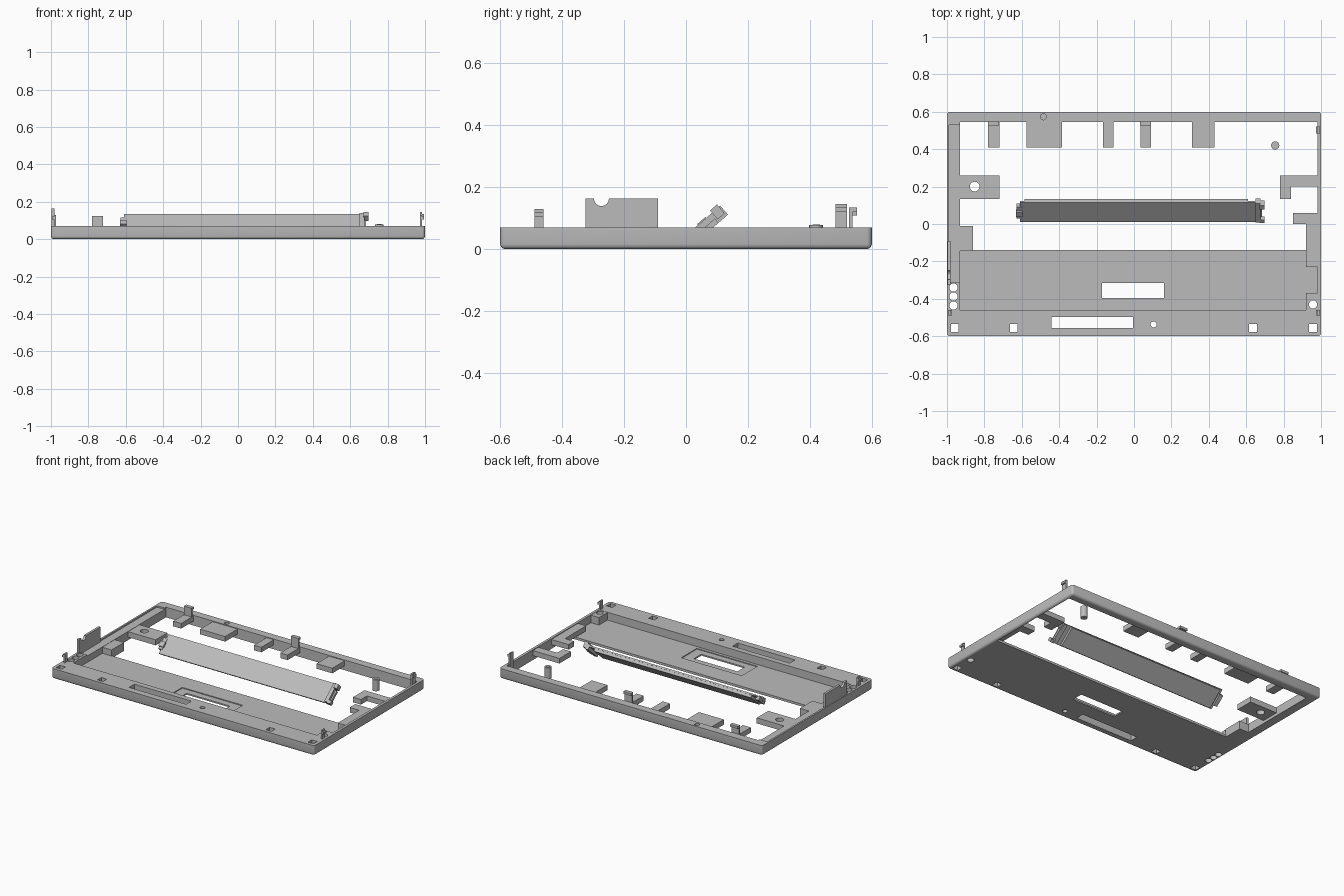
import bpy, bmesh, math
from mathutils import Matrix, Vector

if "Cube" in bpy.data.objects:
    bpy.data.objects.remove(bpy.data.objects["Cube"])

grey = bpy.data.materials.new("plain_grey")
grey.diffuse_color = (0.5, 0.5, 0.5, 1)
grey.use_nodes = True
grey.node_tree.nodes["Principled BSDF"].inputs["Base Color"].default_value = grey.diffuse_color


def add(name, bm):
    me = bpy.data.meshes.new(name)
    bmesh.ops.recalc_face_normals(bm, faces=bm.faces[:])
    bm.to_mesh(me)
    bm.free()
    me.materials.append(grey)
    ob = bpy.data.objects.new(name, me)
    bpy.context.collection.objects.link(ob)
    return ob


def box_bm(x0, x1, y0, y1, z0, z1):
    bm = bmesh.new()
    mid = Vector(((x0 + x1) / 2, (y0 + y1) / 2, (z0 + z1) / 2))
    bmesh.ops.create_cube(bm, size=1, matrix=Matrix.Translation(mid)
                          @ Matrix.Diagonal((x1 - x0, y1 - y0, z1 - z0, 1)))
    return bm


def box(name, *dims):
    return add(name, box_bm(*dims))


def rod(name, x, y, r, z0, z1, n=24):
    bm = bmesh.new()
    bmesh.ops.create_cone(bm, cap_ends=True, segments=n, radius1=r, radius2=r, depth=z1 - z0,
                          matrix=Matrix.Translation((x, y, (z0 + z1) / 2)))
    return add(name, bm)


def prism(name, pts, z0, z1):
    bm = bmesh.new()
    f = bm.faces.new([bm.verts.new((x, y, z0)) for x, y in pts])
    top = bmesh.ops.extrude_face_region(bm, geom=[f])["geom"]
    bmesh.ops.translate(bm, vec=(0, 0, z1 - z0),
                        verts=[v for v in top if isinstance(v, bmesh.types.BMVert)])
    return add(name, bm)


def cut(ob, cutters):
    # carve each cutter out of the part, then discard the cutters
    for c in cutters:
        m = ob.modifiers.new("cut", 'BOOLEAN')
        m.operation, m.solver, m.object = 'DIFFERENCE', 'EXACT', c
    dg = bpy.context.evaluated_depsgraph_get()
    me = bpy.data.meshes.new_from_object(ob.evaluated_get(dg))
    ob.modifiers.clear()
    ob.data = me
    for c in cutters:
        bpy.data.objects.remove(c)


H = 0.07

# Tray body with rounded bottom and corners
bm = box_bm(-1, 1, -0.6, 0.6, 0, H)
edges = [e for e in bm.edges if not all(v.co.z > 0.01 for v in e.verts)]
bmesh.ops.bevel(bm, geom=edges, offset=0.016, segments=3, profile=0.5, affect='EDGES')
body = add("tray_body", bm)
holes = [
    box("c", -0.93, 0.982, -0.14, 0.545, -0.1, 0.2),      # main opening
    box("c", -0.93, 0.982, -0.46, -0.13, 0.016, 0.2),     # pocket above the floor panel
    box("c", -0.988, -0.92, -0.31, 0.53, 0.06, 0.2),      # left shelf
    box("c", -0.235, 0.225, -0.44, -0.27, 0.010, 0.1),    # window recess
    box("c", -0.17, 0.16, -0.395, -0.315, -0.1, 0.1),     # window
    box("c", -0.44, -0.005, -0.555, -0.498, -0.1, 0.2),   # front slot
    rod("c", 0.105, -0.537, 0.016, -0.1, 0.2),            # front round hole
    rod("c", -0.485, 0.573, 0.016, 0.05, 0.2),            # rear dimple
]
for x in (-0.958, -0.643, 0.637, 0.957):
    holes.append(box("c", x - 0.021, x + 0.021, -0.577, -0.535, -0.1, 0.2))
for y in (-0.34, -0.387, -0.435):
    holes.append(rod("c", -0.965, y, 0.022, -0.1, 0.2))
holes.append(rod("c", 0.957, -0.43, 0.022, -0.1, 0.2))
cut(body, holes)

# Corner block on the right
block = box("right_corner_block", 0.92, 0.984, -0.462, -0.37, 0.016, H - 0.002)
cut(block, [rod("c", 0.957, -0.43, 0.022, -0.1, 0.2)])

# Support tabs
Z0, Z1 = 0.03, 0.065
for x0, x1 in ((-0.78, -0.72), (-0.575, -0.385), (-0.165, -0.11), (0.035, 0.09), (0.31, 0.43)):
    box("rear_tab", x0, x1, 0.41, 0.55, Z0, Z1)
tab = box("left_holed_tab", -0.94, -0.72, 0.135, 0.26, 0.02, 0.058)
cut(tab, [rod("c", -0.852, 0.2, 0.026, -0.1, 0.2)])
box("left_small_tab", -0.94, -0.86, -0.145, -0.01, 0.0, 0.058)
prism("right_hooked_tab", [(0.985, 0.26), (0.78, 0.26), (0.78, 0.135), (0.84, 0.135),
                           (0.84, 0.2), (0.985, 0.2)], Z0, Z1)
prism("right_long_tab", [(0.985, 0.06), (0.85, 0.06), (0.85, 0.0), (0.92, 0.0),
                         (0.92, -0.23), (0.985, -0.23)], Z0, Z1)

# Standing post
rod("post", 0.755, 0.42, 0.022, 0.0, 0.077)
rod("post_tip", 0.755, 0.42, 0.012, 0.077, 0.08)

# Raised side plate with a round notch
plate = box("side_plate", -0.998, -0.982, -0.325, -0.09, 0.05, 0.163)
bm = bmesh.new()
bmesh.ops.create_cone(bm, cap_ends=True, segments=24, radius1=0.024, radius2=0.024, depth=0.2,
                      matrix=Matrix.Translation((-0.99, -0.273, 0.163)) @ Matrix.Rotation(math.pi / 2, 4, 'Y'))
cut(plate, [add("c", bm)])

# Rear snap clips
for x0, x1, top in ((-0.78, -0.722, 0.125), (0.033, 0.09, 0.135)):
    box("rear_clip", x0, x1, 0.526, 0.538, Z0, top)
    box("rear_clip_hook", x0, x1, 0.526, 0.552, top - 0.016, top)

# Side snap clips
for s, y0, y1, top in ((1, 0.483, 0.52, 0.145), (1, -0.49, -0.46, 0.13), (-1, -0.49, -0.46, 0.13)):
    xs = sorted((s * 0.974, s * 0.984))
    box("side_clip", *xs, y0, y1, 0.02, top)
    xs = sorted((s * 0.974, s * 0.994))
    box("side_clip_hook", *xs, y0, y1, top - 0.025, top - 0.01)

# Tilted bar: slab, backing, end caps and catches, built flat and then tilted
tilt = Matrix.Translation((0, 0.01, 0.042)) @ Matrix.Rotation(math.radians(41), 4, 'X')
parts = [
    ("bar_slab", -0.61, 0.655, 0, 0.14, -0.010, 0),
    ("bar_backing", -0.585, 0.61, 0.006, 0.138, -0.028, -0.010),
    ("bar_left_cap", -0.628, -0.60, 0.03, 0.11, -0.024, 0.003),
    ("bar_left_catch", -0.632, -0.595, 0.045, 0.08, -0.01, 0.012),
    ("bar_right_cap", 0.65, 0.675, 0.005, 0.14, -0.03, 0.008),
    ("bar_right_low_catch", 0.67, 0.697, 0.0, 0.022, -0.02, 0.008),
    ("bar_right_high_catch", 0.67, 0.697, 0.105, 0.135, -0.02, 0.018),
    ("bar_right_rail", 0.655, 0.685, 0.03, 0.1, -0.03, -0.012),
]
for name, *dims in parts:
    bm = box_bm(*dims)
    bm.transform(tilt)
    add(name, bm)

# Soften the curved surfaces only
for ob in bpy.context.collection.objects:
    ob.select_set(True)
bpy.context.view_layer.objects.active = body
bpy.ops.object.shade_smooth_by_angle(angle=math.radians(32))
